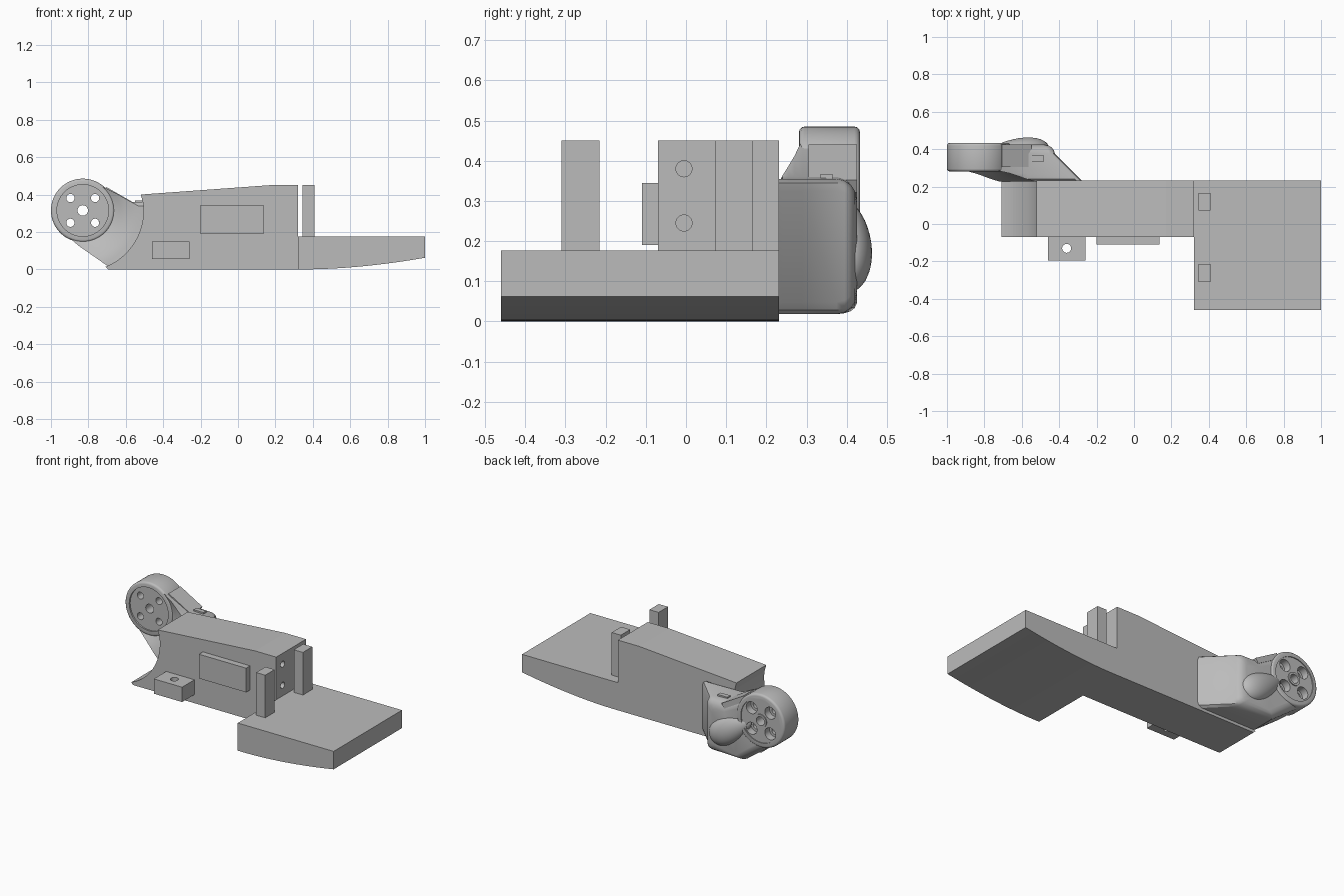
import bpy, bmesh
from math import sin, cos, acos, pi, radians
from mathutils import Matrix, Vector

cube = bpy.data.objects.get("Cube")
if cube:
    bpy.data.objects.remove(cube, do_unlink=True)

grey = bpy.data.materials.new("plain_grey")
grey.use_nodes = True
COLOUR = (0.5, 0.5, 0.5, 1)
grey.diffuse_color = COLOUR
grey.node_tree.nodes["Principled BSDF"].inputs["Base Color"].default_value = COLOUR

HUB = Vector((-0.83, 0, 0.315))   # axis of the round housing
BODY_Y = (-0.07, 0.232)


def finish(name, bm, smooth=False):
    bmesh.ops.remove_doubles(bm, verts=bm.verts, dist=1e-5)
    bmesh.ops.recalc_face_normals(bm, faces=bm.faces)
    mesh = bpy.data.meshes.new(name)
    bm.to_mesh(mesh)
    bm.free()
    obj = bpy.data.objects.new(name, mesh)
    bpy.context.collection.objects.link(obj)
    mesh.materials.append(grey)
    if smooth:
        shade(obj)
    return obj


def activate(obj):
    bpy.ops.object.select_all(action='DESELECT')
    obj.select_set(True)
    bpy.context.view_layer.objects.active = obj


def shade(obj):
    activate(obj)
    bpy.ops.object.shade_smooth_by_angle(angle=radians(32))


def loft(name, sections, smooth=False):
    """Skin equal-length closed sections and cap both ends."""
    bm = bmesh.new()
    rings = [[bm.verts.new(p) for p in s] for s in sections]
    n = len(rings[0])
    for a, b in zip(rings, rings[1:]):
        for i in range(n):
            bm.faces.new((a[i], a[(i + 1) % n], b[(i + 1) % n], b[i]))
    bm.faces.new(rings[0])
    bm.faces.new(rings[-1])
    return finish(name, bm, smooth)


def prism(name, profile, y0, y1):
    return loft(name, [[(x, y, z) for x, z in profile] for y in (y0, y1)])


def box(name, x0, x1, y0, y1, z0, z1):
    return prism(name, [(x0, z0), (x1, z0), (x1, z1), (x0, z1)], y0, y1)


def cylinder(name, centre, radius, depth, axis='Y', segments=32):
    bm = bmesh.new()
    turn = {'X': Matrix.Rotation(pi / 2, 4, 'Y'), 'Y': Matrix.Rotation(pi / 2, 4, 'X'),
            'Z': Matrix.Identity(4)}[axis]
    bmesh.ops.create_cone(bm, cap_ends=True, segments=segments, radius1=radius,
                          radius2=radius, depth=depth,
                          matrix=Matrix.Translation(centre) @ turn)
    return finish(name, bm)


def cut(obj, *cutter_args):
    cutter = cylinder("cutter", *cutter_args)
    cutter.hide_render = True
    mod = obj.modifiers.new("cut", 'BOOLEAN')
    mod.object = cutter
    mod.solver = 'EXACT'
    activate(obj)
    bpy.ops.object.modifier_apply(modifier=mod.name)
    bpy.data.objects.remove(cutter, do_unlink=True)


def around(radius, angle):
    return (HUB.x + radius * cos(angle), HUB.z + radius * sin(angle))


# Main body with a concave end that clears the housing
arc = [around(0.325, radians(-68 + 75 * i / 24)) for i in range(25)]
body = prism("main_body", [(0.32, 0), (0.32, 0.45), (0.17, 0.45), (-0.52, 0.40)]
             + arc[::-1] + [(-0.695, 0)], *BODY_Y)
for z in (0.245, 0.38):
    cut(body, (0.32, -0.005, z), 0.02, 0.2, 'X')

# Wide platform with an upswept underside
under = [(0.36 + 0.64 * t / 12, 0.062 * (t / 12) ** 1.8) for t in range(13)]
prism("platform", [(0.32, 0)] + under + [(1, 0.177), (0.32, 0.177)], -0.46, BODY_Y[1])

# Upright posts
for name, y in (("front_post", -0.31), ("rear_post", 0.072)):
    box(name, 0.345, 0.41, y, y + 0.095, 0.17, 0.45)

# Side plate and drilled side bracket
box("side_plate", -0.2, 0.135, -0.11, -0.07, 0.19, 0.345)
bracket = box("side_bracket", -0.46, -0.26, -0.195, -0.07, 0.055, 0.15)
cut(bracket, (-0.36, -0.13, 0.1), 0.024, 0.3, 'Z')


# Flared housing mount: wraps the hub and tapers from the body outwards
def mount_section(y, radius, right, inset):
    reach = 0.168 - inset

    def low(r):
        return radians(-124.8) + acos(min(1, reach / r))

    def high(r):
        return radians(60.3) - acos(min(1, reach / r))

    corner = max(radius, 0.264)
    a, b = low(radius), high(radius)
    pts = [around(radius, a + (b - a) * i / 28) for i in range(29)]
    top, bottom, edge = 0.355 - inset, 0.018 + inset, right - inset
    pts += [around(corner, high(corner)), (edge - 0.03, top), (edge - 0.008, top - 0.01),
            (edge, top - 0.03), (edge, bottom + 0.03), (edge - 0.008, bottom + 0.01),
            (edge - 0.03, bottom), around(0.325, low(0.325))]
    return [(x, y, z) for x, z in pts]


loft("housing_mount", [mount_section(*s) for s in (
    (0.228, 0.30, -0.275, 0), (0.24, 0.26, -0.287, 0), (0.255, 0.225, -0.302, 0),
    (0.27, 0.195, -0.317, 0), (0.29, 0.16, -0.337, 0), (0.375, 0.16, -0.422, 0),
    (0.395, 0.16, -0.424, 0.005), (0.41, 0.16, -0.426, 0.015),
    (0.42, 0.16, -0.428, 0.03), (0.425, 0.16, -0.43, 0.05))], True)

# Round housing with recessed faces, bolt holes and rear wells
housing = cylinder("round_housing", (HUB.x, 0.357, HUB.z), 0.17, 0.152, 'Y', 64)
bevel = housing.modifiers.new("edge", 'BEVEL')
bevel.width = 0.014
bevel.segments = 3
bevel.limit_method = 'ANGLE'
activate(housing)
bpy.ops.object.modifier_apply(modifier=bevel.name)
cut(housing, (HUB.x, 0.281, HUB.z), 0.138, 0.02, 'Y', 64)
cut(housing, (HUB.x, 0.433, HUB.z), 0.138, 0.012, 'Y', 64)
cut(housing, (HUB.x, 0.35, HUB.z), 0.028, 0.4)
for sx in (-1, 1):
    for sz in (-1, 1):
        spot = (HUB.x + sx * 0.066, HUB.z + sz * 0.066)
        cut(housing, (spot[0], 0.35, spot[1]), 0.022, 0.4)
        cut(housing, (spot[0], 0.43, spot[1]), 0.038, 0.1)
shade(housing)

# Raised collar round the rear of the axle
collar = cylinder("axle_collar", (HUB.x, 0.42, HUB.z), 0.042, 0.026)
cut(collar, (HUB.x, 0.42, HUB.z), 0.028, 0.1)
shade(collar)

# Teardrop fairing on the back of the mount
bm = bmesh.new()
bmesh.ops.create_uvsphere(bm, u_segments=32, v_segments=20, radius=1)
for v in bm.verts:
    fat = 1 + 0.35 * v.co.x
    v.co = Vector((v.co.x * 0.165, v.co.y * 0.055 * fat, v.co.z * 0.08 * fat))
bm.transform(Matrix.Translation((-0.605, 0.405, 0.195)) @ Matrix.Rotation(radians(32), 4, 'Y'))
finish("rear_fairing", bm, True)

# Sloping cover tangent to the housing, with a small catch at its foot
cover = box("top_cover", -0.09, 0.09, 0.305, 0.425, -0.03, 0.005)
cover.data.transform(Matrix.Translation((-0.63, 0, 0.392)) @ Matrix.Rotation(radians(29.7), 4, 'Y'))
box("cover_catch", -0.55, -0.48, 0.335, 0.365, 0.34, 0.367)
